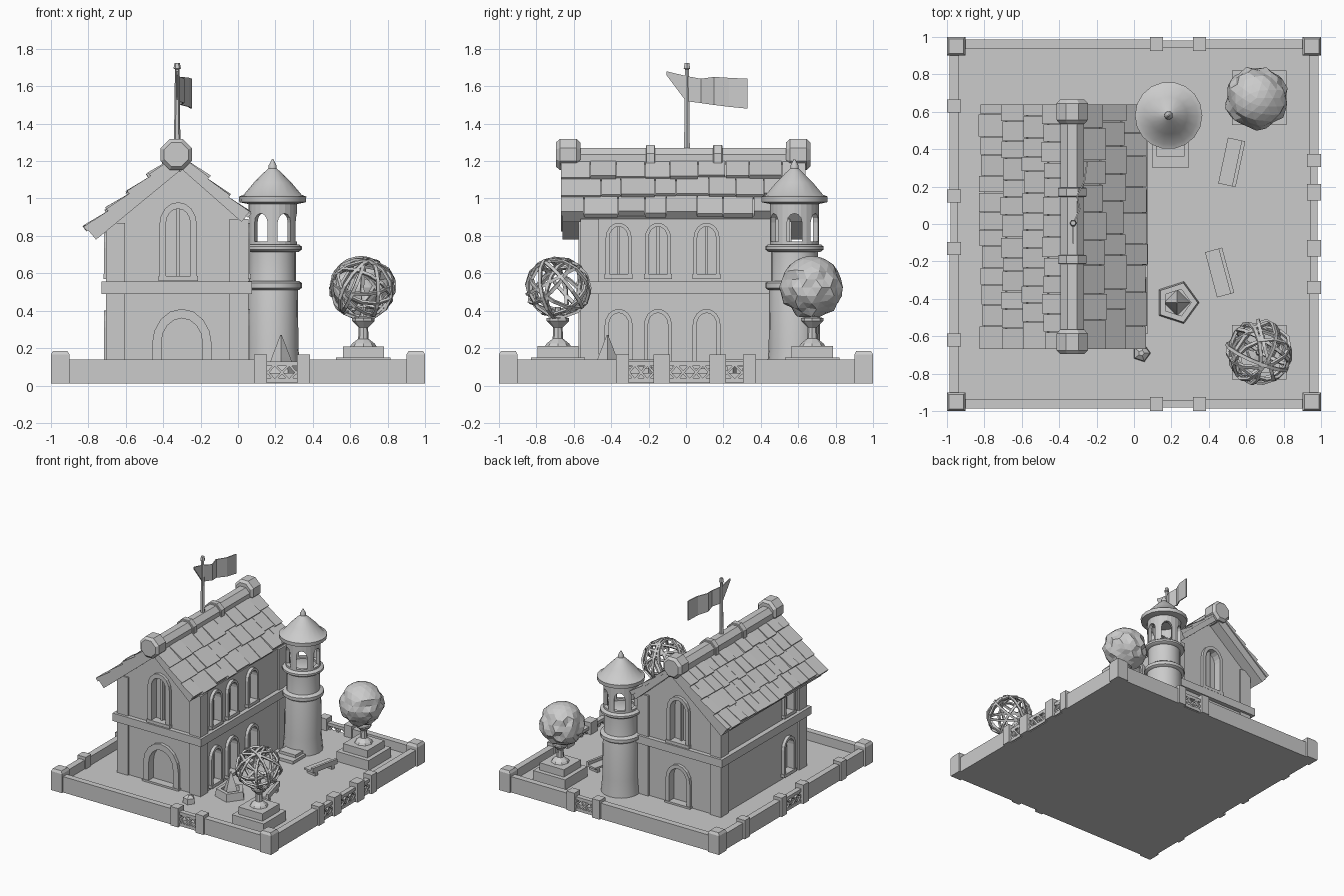
import bpy, bmesh, random
from math import sin, cos, pi, radians
from mathutils import Matrix, Vector

if "Cube" in bpy.data.objects:
    bpy.data.objects.remove(bpy.data.objects["Cube"])

random.seed(4)
FLOOR = 0.068
T = Matrix.Translation
def RZ(deg): return Matrix.Rotation(radians(deg), 4, 'Z')

# ---------- helpers: each part is (verts, faces) ----------
def make(name, parts, smooth=False):
    bm = bmesh.new()
    for verts, faces in parts:
        vs = [bm.verts.new(v) for v in verts]
        for f in faces:
            bm.faces.new([vs[i] for i in f])
    bmesh.ops.recalc_face_normals(bm, faces=bm.faces)
    me = bpy.data.meshes.new(name)
    bm.to_mesh(me)
    bm.free()
    ob = bpy.data.objects.new(name, me)
    bpy.context.collection.objects.link(ob)
    bpy.ops.object.select_all(action='DESELECT')
    ob.select_set(True)
    bpy.context.view_layer.objects.active = ob
    if smooth:
        bpy.ops.object.shade_smooth_by_angle(angle=radians(40))
    return ob

def put(part, M):
    return [M @ Vector(v) for v in part[0]], part[1]

def loft(loops, closed=False):
    n, v = len(loops[0]), [p for l in loops for p in l]
    m = len(loops)
    f = [(i * n + j, i * n + (j + 1) % n, (i + 1) % m * n + (j + 1) % n, (i + 1) % m * n + j)
         for i in range(m if closed else m - 1) for j in range(n)]
    if not closed:
        f += [tuple(range(n)), tuple(range((m - 1) * n, m * n))]
    return v, f

def prism(outline, y0, y1):
    return loft([[(x, y, z) for x, z in outline] for y in (y0, y1)])

def box(x0, x1, y0, y1, z0, z1):
    return prism([(x0, z0), (x1, z0), (x1, z1), (x0, z1)], y0, y1)

def lathe(profile, n, cx, cy, closed=False, turn=0):
    return loft([[(cx + r * cos(2 * pi * (k + turn) / n), cy + r * sin(2 * pi * (k + turn) / n), z)
                  for k in range(n)] for r, z in profile], closed)

def arch(w, z0, z1, n=8):
    rise = 0.6 * w
    top = [(-w / 2 * cos(pi * i / n), z1 - rise + rise * sin(pi * i / n)) for i in range(n + 1)]
    return [(-w / 2, z0)] + top + [(w / 2, z0)]

def arch_frame(w, z0, z1, t, y0, y1):
    return loft([[(a, y0, b), (c, y0, d), (c, y1, d), (a, y1, b)]
                 for (a, b), (c, d) in zip(arch(w, z0, z1), arch(w - 2 * t, z0, z1 - t))])

def cut(target, parts):
    tool = make(target.name + "_cutter", parts)
    tool.hide_render = True
    bpy.context.view_layer.objects.active = target
    mod = target.modifiers.new("cut", 'BOOLEAN')
    mod.object, mod.solver = tool, 'EXACT'
    bpy.ops.object.modifier_apply(modifier=mod.name)
    bpy.data.objects.remove(tool)

# ---------- courtyard and boundary wall ----------
make("courtyard_floor", [box(-0.97, 0.97, -0.97, 0.97, 0.01, FLOOR)])
walls, posts, rails = [], [], []
sides = [(0, [(0.12, 0.35)], []),
         (90, [(-0.34, -0.14), (-0.12, 0.16), (0.18, 0.34)], []),
         (180, [(-0.35, -0.12)], []),
         (270, [(-0.15, 0.13)], [-0.63, 0.62])]
for rot, gaps, extra in sides:
    M, u = RZ(rot), -0.95
    for a, b in gaps + [(0.95, 0.95)]:
        walls.append(put(box(u, a, -0.985, -0.935, 0.01, 0.14), M))
        u = b
    for p in extra + [e for g in gaps for e in g]:
        posts.append(put(box(p - 0.035, p + 0.035, -1, -0.925, 0.01, 0.165), M))
    for a, b in gaps:
        rails += [put(box(a, b, -0.98, -0.94, z, z + 0.025), M) for z in (0.015, 0.105)]
        n = max(2, round((b - a) / 0.07))
        for i in range(n):
            l, r = a + (b - a) * i / n, a + (b - a) * (i + 1) / n
            for p, q in ((l, r), (r, l)):
                rails.append(put(prism([(p - .008, .03), (p + .008, .03), (q + .008, .11), (q - .008, .11)],
                                       -0.98, -0.955), M))
    posts.append(put(lathe([(0.071, 0.01), (0.071, 0.165), (0.055, 0.185)], 4, -0.95, -0.95, turn=.5), M))
make("boundary_walls", walls)
make("wall_posts", posts)
make("wall_railings", rails)

# ---------- house body with arched openings ----------
house = make("house_body", [prism([(-0.69, FLOOR - .02), (0.04, FLOOR - .02), (0.04, 0.89), (-0.31, 1.19),
                                   (-0.35, 1.19), (-0.69, 0.88)], -0.55, 0.54)])
front, right = T((-0.32, -0.55, 0)), T((0.04, 0, 0)) @ RZ(90)
back, left = T((-0.32, 0.54, 0)) @ RZ(180), T((-0.69, 0, 0)) @ RZ(-90)
openings = [(front, 0.02, 0.32, FLOOR, 0.41, 0.05), (front, 0, 0.2, 0.57, 0.98, 0.035),
            (back, 0, 0.22, FLOOR, 0.4, 0.03), (back, 0, 0.2, 0.57, 0.96, 0.03)]
for y in (-0.36, -0.15, 0.11):
    openings += [(right, y, 0.15, FLOOR + .03, 0.41, 0.022), (right, y, 0.14, 0.58, 0.87, 0.02)]
openings += [(left, 0.33, 0.15, FLOOR + .03, 0.4, 0.022), (left, 0.33, 0.14, 0.58, 0.82, 0.02)]
cutters, frames, sills = [], [], []
for M, u, w, z0, z1, t in openings:
    S = M @ T((u, 0, 0))
    cutters.append(put(prism(arch(w - t, z0 + 0.01, z1 - t / 2), -0.05, 0.04), S))
    frames.append(put(arch_frame(w, z0, z1, t, -0.025, 0.04), S))
    sills.append(put(box(-w / 2 - .005, w / 2 + .005, -0.03, 0.035, z0 - .01, z0 + .015), S))
    if z0 > 0.5:
        sills.append(put(box(-0.008, 0.008, 0.015, 0.045, z0, z1 - t), S))
cut(house, cutters)
make("arch_frames", frames)
make("window_sills", sills)

# storey band and corner pilasters
make("storey_band", [box(-0.73, 0.075, -0.585, 0.575, 0.49, 0.555)])
make("corner_pilasters", [box(x, x + 0.1, y, y + 0.1, FLOOR - .01, z)
                          for x, z in ((-0.705, 0.87), (-0.045, 0.89)) for y in (-0.565, 0.455)])

# ---------- roof: slabs, overlapping tiles, ridge ----------
Y0, Y1 = -0.67, 0.64
def slope(side, top, low, thick, rows, cols):
    a, b = Vector((top[0], 0, top[1])), Vector((low[0], 0, low[1]))
    d = b - a
    n = Vector((-d.z, 0, d.x)).normalized()
    n = n if n.z > 0 else -n
    pts = [a, b, b - n * thick, a - n * thick]
    make(side + "_roof_slab", [prism([(p.x, p.z) for p in pts], Y0 + 0.01, Y1 - 0.01)])
    tiles, w = [], (Y1 - Y0) / cols
    for r in range(rows):
        edges = [Y0] + [Y0 + w * (c + random.uniform(-.15, .15) + (r % 2) * .35) for c in range(1, cols)] + [Y1]
        for e0, e1 in zip(edges, edges[1:]):
            s0, s1 = r / rows - 0.02, (r + 1 + random.uniform(-0.05, 0.08)) / rows
            h = random.uniform(0.024, 0.038)
            sec = [a + d * s0, a + d * s1, a + d * s1 + n * h, a + d * s0 + n * 0.012]
            tiles.append(prism([(p.x, p.z) for p in sec], e0 + 0.002, e1 - 0.002))
    make(side + "_roof_tiles", tiles)
slope("left", (-0.35, 1.2), (-0.8, 0.83), 0.065, 4, 13)
slope("right", (-0.29, 1.2), (0.045, 0.905), 0.04, 3, 9)

def octagon(r, z, y0, y1, bevel):
    X = T((-0.33, 0, z)) @ Matrix.Rotation(-pi / 2, 4, 'X')
    return put(lathe([(r - bevel, y0), (r, y0 + bevel), (r, y1 - bevel), (r - bevel, y1)], 8, 0, 0, turn=.5), X)
make("ridge_beam", [octagon(0.068, 1.208, -0.64, 0.62, 0.001)])
make("ridge_end_caps", [octagon(0.09, 1.235, -0.695, -0.565, 0.02), octagon(0.09, 1.235, 0.535, 0.665, 0.02)])
make("ridge_straps", [octagon(0.082, 1.21, y - 0.025, y + 0.025, 0.004) for y in (-0.19, 0.17)])

# ---------- flag ----------
make("flag_pole", [lathe([(0.018, 1.25), (0.012, 1.69), (0.02, 1.695), (0.014, 1.725)], 6, -0.325, 0.005)])
cols = [(-0.325, -0.105, 1.66, 1.68), (-0.325, 0, 1.52, 1.655), (-0.29, 0.08, 1.51, 1.64), (-0.305, 0.15, 1.5, 1.65),
        (-0.265, 0.23, 1.49, 1.645), (-0.25, 0.33, 1.48, 1.64)]
make("flag", [loft([[(x - .004, y, a), (x + .004, y, a), (x + .004, y, b), (x - .004, y, b)] for x, y, a, b in cols])])

# ---------- round tower ----------
TX, TY = 0.185, 0.58
make("tower_shaft", [lathe([(0.15, FLOOR - .01), (0.138, 0.2), (0.135, 0.52), (0.125, 0.56), (0.125, 0.73)], 20, TX, TY)], True)
make("tower_bands", [lathe([(0.14, z0), (r, z0 + .012), (r, z1 - .012), (0.14, z1)], 20, TX, TY)
                     for r, z0, z1 in ((0.156, 0.51, 0.56), (0.156, 0.715, 0.755))], True)
belfry = make("tower_belfry", [lathe([(0.13, 0.74), (0.13, 0.99), (0.1, 0.99), (0.1, 0.74)], 24, TX, TY, True)])
cut(belfry, [put(prism(arch(0.08, 0.77, 0.92, 6), -0.2, -0.082), T((TX, TY, 0)) @ RZ(30 + 60 * k)) for k in range(6)])
make("tower_roof", [lathe([(0.13, 0.97), (0.178, 0.98), (0.18, 1.01), (0.155, 1.02), (0.1, 1.085), (0.045, 1.14),
                           (0.022, 1.16), (0.022, 1.175), (0.004, 1.21)], 18, TX, TY)], True)
make("tower_steps", [box(0.1, 0.29, 0.3, 0.46, FLOOR - .01, 0.092), box(0.12, 0.27, 0.36, 0.46, 0.09, 0.115)])

# ---------- topiary trees on stepped pedestals ----------
def pedestal(name, x, y):
    make(name + "_pedestal", [box(x - .145, x + .145, y - .145, y + .145, FLOOR - .01, 0.15),
                              box(x - .11, x + .11, y - .11, y + .11, 0.15, 0.21)])
    make(name + "_stem", [lathe([(0.07, 0.21), (0.06, 0.225), (0.028, 0.25), (0.025, 0.31), (0.06, 0.345),
                                 (0.06, 0.36), (0.02, 0.37), (0.015, 0.42)], 8, x, y)])
pedestal("front_tree", 0.67, -0.685)
pedestal("rear_tree", 0.67, 0.675)

hoops = []
for i in range(10):
    r = random.uniform(0.166, 0.178)
    off = random.uniform(-0.07, 0.07)
    q = (r * r - off * off) ** 0.5
    ring = lathe([(q - .008, off - .009), (q + .008, off - .009), (q + .008, off + .009), (q - .008, off + .009)], 13, 0, 0, True)
    tilt = Matrix.Rotation(random.uniform(0.3, 1.57), 4, 'X')
    hoops.append(put(ring, T((0.67, -0.685, 0.52)) @ Matrix.Diagonal((1, 1, .93, 1)) @ RZ(i * 137.5) @ tilt))
make("front_tree_lattice_crown", hoops)

bm = bmesh.new()
bmesh.ops.create_icosphere(bm, subdivisions=3, radius=0.168)
for v in bm.verts:
    v.co *= random.uniform(0.9, 1.05) if v.co.z < 0.09 else 1.0
    v.co += Vector((0.655, 0.672, 0.525))
me = bpy.data.meshes.new("rear_tree_crown")
bm.to_mesh(me)
bm.free()
bpy.context.collection.objects.link(bpy.data.objects.new("rear_tree_crown", me))

# ---------- courtyard furniture ----------
for name, x, y, rot in (("rear_bench", 0.52, 0.33, -12), ("front_bench", 0.455, -0.26, 15)):
    M = T((x, y, 0)) @ RZ(rot)
    make(name, [put(p, M) for p in (box(-.045, .035, -.125, .125, .1, .115), box(.03, .05, -.125, .125, .1, .14),
                                    box(-.04, .045, -.1, -.07, FLOOR, .1), box(-.04, .045, .07, .1, FLOOR, .1))])
make("planter", [lathe([(0.12, FLOOR - .01), (0.11, 0.13), (0.075, 0.13), (0.075, 0.09)], 5, 0.23, -0.42)])
make("planter_shrub", [lathe([(0.07, 0.09), (0.05, 0.15), (0.004, 0.27)], 4, 0.23, -0.42)])
make("corner_rubble", [lathe([(0.05, FLOOR - .01), (0.045, 0.11), (0.015, 0.13)], 5, 0.04, -0.69)])
